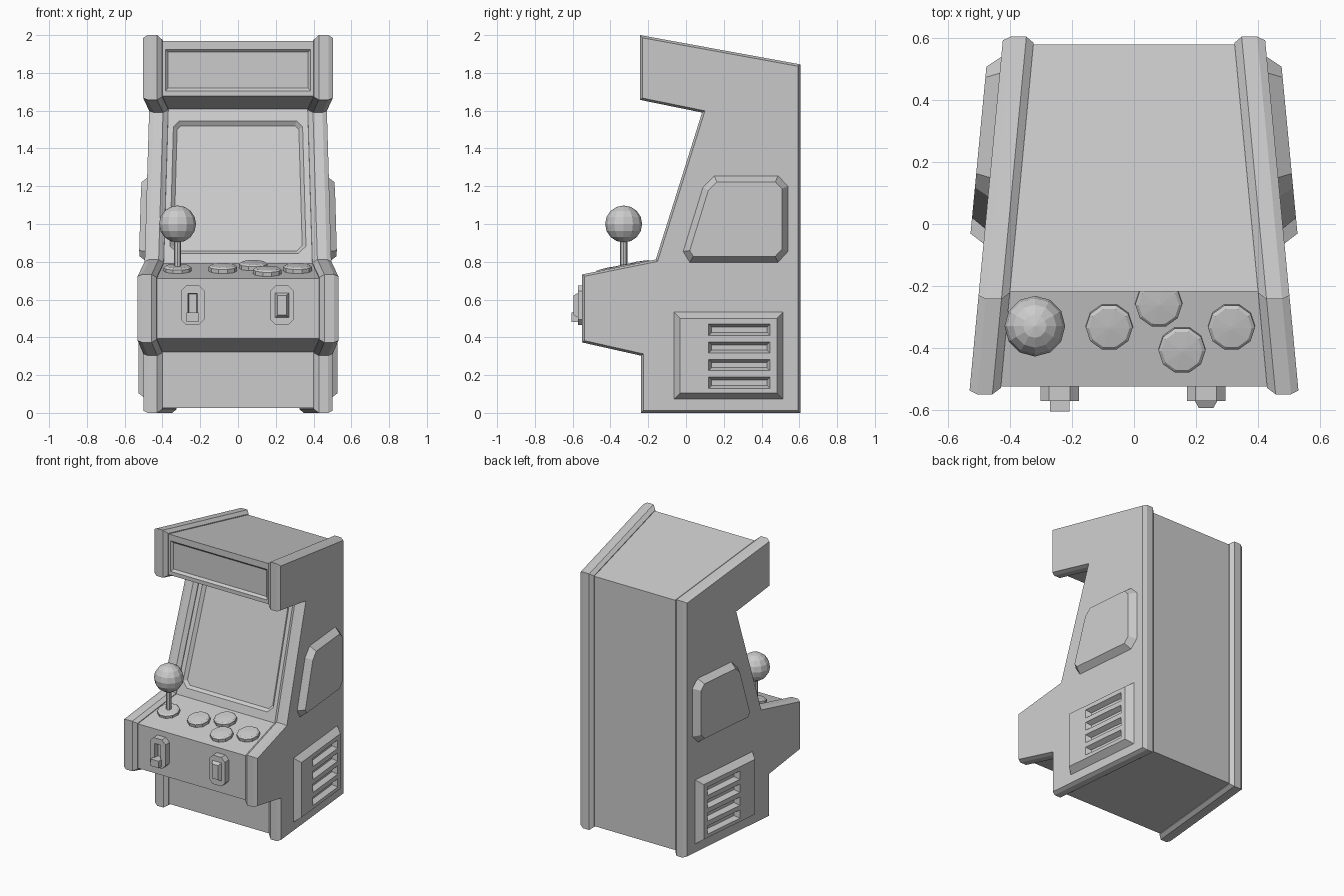
import bpy, bmesh, math
from mathutils import Vector

if "Cube" in bpy.data.objects:
    bpy.data.objects.remove(bpy.data.objects["Cube"])


def inset(pts, w):
    """Offset a closed 2D outline inwards by w (negative grows it)."""
    pts = [Vector(p) for p in pts]
    n = len(pts)
    area = sum(pts[i - 1].x * pts[i].y - pts[i].x * pts[i - 1].y for i in range(n))
    s = 1 if area > 0 else -1
    out = []
    for i in range(n):
        a = (pts[i] - pts[i - 1]).normalized()
        b = (pts[(i + 1) % n] - pts[i]).normalized()
        na, nb = Vector((-a.y, a.x)) * s, Vector((-b.y, b.x)) * s
        out.append(pts[i] + (na + nb) * (w / (1 + na.dot(nb))))
    return out


def relief(name, outline, layers, place):
    """Stack copies of an outline; layers are (depth, inset), place maps to 3D."""
    bm = bmesh.new()
    rings = [[bm.verts.new(place(p.x, p.y, d)) for p in inset(outline, w)] for d, w in layers]
    n = len(outline)
    for r, q in zip(rings, rings[1:]):
        for i in range(n):
            j = (i + 1) % n
            bm.faces.new((r[i], r[j], q[j], q[i]))
    bm.faces.new(rings[0])
    bm.faces.new(rings[-1])
    bmesh.ops.recalc_face_normals(bm, faces=bm.faces)
    me = bpy.data.meshes.new(name)
    bm.to_mesh(me)
    bm.free()
    ob = bpy.data.objects.new(name, me)
    bpy.context.collection.objects.link(ob)
    return ob


def cut(ob, cutter):
    cutter.hide_render = True
    m = ob.modifiers.new("recess", 'BOOLEAN')
    m.operation, m.object, m.solver = 'DIFFERENCE', cutter, 'EXACT'
    bpy.context.view_layer.objects.active = ob
    bpy.ops.object.modifier_apply(modifier=m.name)
    bpy.data.objects.remove(cutter)


def rect(x0, x1, y0, y1):
    return [(x0, y0), (x1, y0), (x1, y1), (x0, y1)]


def chamfered(cx, cy, w, h, c):
    return [(cx + a, cy + b) for a, b in (
        (-w + c, -h), (w - c, -h), (w, -h + c), (w, h - c),
        (w - c, h), (-w + c, h), (-w, h - c), (-w, -h + c))]


def plane(origin, slope):
    """Placement on a plane running along x and along slope=(y, z)."""
    v = Vector((0, *slope)).normalized()
    u = Vector((1, 0, 0))
    n = u.cross(v)
    return lambda a, b, d: Vector(origin) + u * a + v * b + n * d


def side(s):
    """Placement on the tapering outer side: (y, z, depth)."""
    return lambda y, z, d: Vector((s * (0.48 - 0.095 * y + d), y, z))


# Cabinet body between the side panels
profile = [(-0.243, 2.0), (-0.243, 1.657), (0.085, 1.59), (-0.16, 0.812),
           (-0.55, 0.733), (-0.55, 0.373), (-0.238, 0.303), (-0.238, 0.0),
           (0.605, 0.0), (0.605, 1.845)]
body = relief("cabinet_body", profile, [(-1, 0.025), (1, 0.025)],
              lambda y, z, d: Vector((d * (0.39 - 0.095 * y), y, z)))

# Marquee and screen recesses
cut(body, relief("marquee_cutter", rect(-0.385, 0.385, 1.705, 1.925),
                 [(0.015, -0.015), (-0.015, 0.015)], plane((0, -0.218, 0), (0, 1))))
b = inset(profile, 0.025)
lo, hi = b[3], b[2]
mid = lo + (hi - lo) * ((1.195 - lo.y) / (hi.y - lo.y))
screen = [(-0.32, -0.367), (0.32, -0.367), (0.36, -0.327), (0.342, 0.335),
          (0.31, 0.367), (-0.31, 0.367), (-0.342, 0.335), (-0.36, -0.327)]
cut(body, relief("screen_cutter", screen, [(0.02, -0.02), (-0.02, 0.02)],
                 plane((0, mid.x, mid.y), hi - lo)))

# Side panels, raised side plates and vents
plate = [(-0.015, 0.855), (0.09, 1.195), (0.15, 1.255), (0.487, 1.255),
         (0.54, 1.2), (0.54, 0.855), (0.487, 0.797), (0.02, 0.797)]
for s, tag in ((-1, "left"), (1, "right")):
    relief(tag + "_side_panel", profile,
           [(0, 0.012), (-0.025, 0), (-0.075, 0), (-0.1, 0.02)], side(s))
    relief(tag + "_side_plate", plate, [(-0.01, 0), (0, 0), (0.045, 0.032)], side(s))
    vent = relief(tag + "_vent", rect(-0.063, 0.513, 0.073, 0.533),
                  [(-0.01, 0), (0, 0), (0.045, 0.032)], side(s))
    for i in range(4):
        z = 0.16 + 0.0933 * i
        cut(vent, relief("vent_cutter", rect(0.12, 0.445, z - 0.03, z + 0.03),
                         [(0.05, -0.002), (0.01, 0.016)], side(s)))

# Buttons and joystick base on the sloping control deck
deck = plane((0, -0.33, 0.752), (0.39, 0.079))


def disc(cx, cy, r, n=10):
    return [(cx + r * math.cos(math.tau * i / n), cy + r * math.sin(math.tau * i / n))
            for i in range(n)]


for i, (x, y) in enumerate(((-0.08, 0), (0.08, 0.076), (0.155, -0.076), (0.315, 0))):
    relief(f"button_{i + 1}", disc(x, y, 0.076),
           [(-0.01, 0), (0.022, 0), (0.03, 0.01), (0.034, 0.068)], deck)
relief("joystick_base", disc(-0.32, 0, 0.075), [(-0.01, 0), (0.018, 0), (0.026, 0.012)], deck)

# Joystick shaft and ball
bpy.ops.mesh.primitive_cylinder_add(vertices=8, radius=0.019, depth=0.19, location=(-0.32, -0.33, 0.845))
bpy.context.object.name = "joystick_shaft"
bpy.ops.mesh.primitive_uv_sphere_add(segments=12, ring_count=8, radius=0.098, location=(-0.32, -0.33, 1.0))
bpy.context.object.name = "joystick_ball"

# Coin slot and coin return button on the front
front = plane((0, -0.525, 0), (0, 1))
for x, tag in ((-0.24, "coin_slot_plate"), (0.233, "coin_return_plate")):
    p = relief(tag, chamfered(x, 0.57, 0.062, 0.104, 0.028),
               [(-0.01, 0), (0.047, 0)], front)
    if x < 0:
        cut(p, relief("slot_cutter", rect(x - 0.026, x + 0.026, 0.52, 0.635),
                      [(0.06, 0), (0.012, 0.006)], front))
relief("coin_slot_lip", rect(-0.272, -0.208, 0.482, 0.532), [(0.01, 0), (0.08, 0)], front)
relief("coin_return_button", rect(0.197, 0.269, 0.505, 0.635),
       [(0.03, 0), (0.047, 0), (0.07, 0.013)], front)
